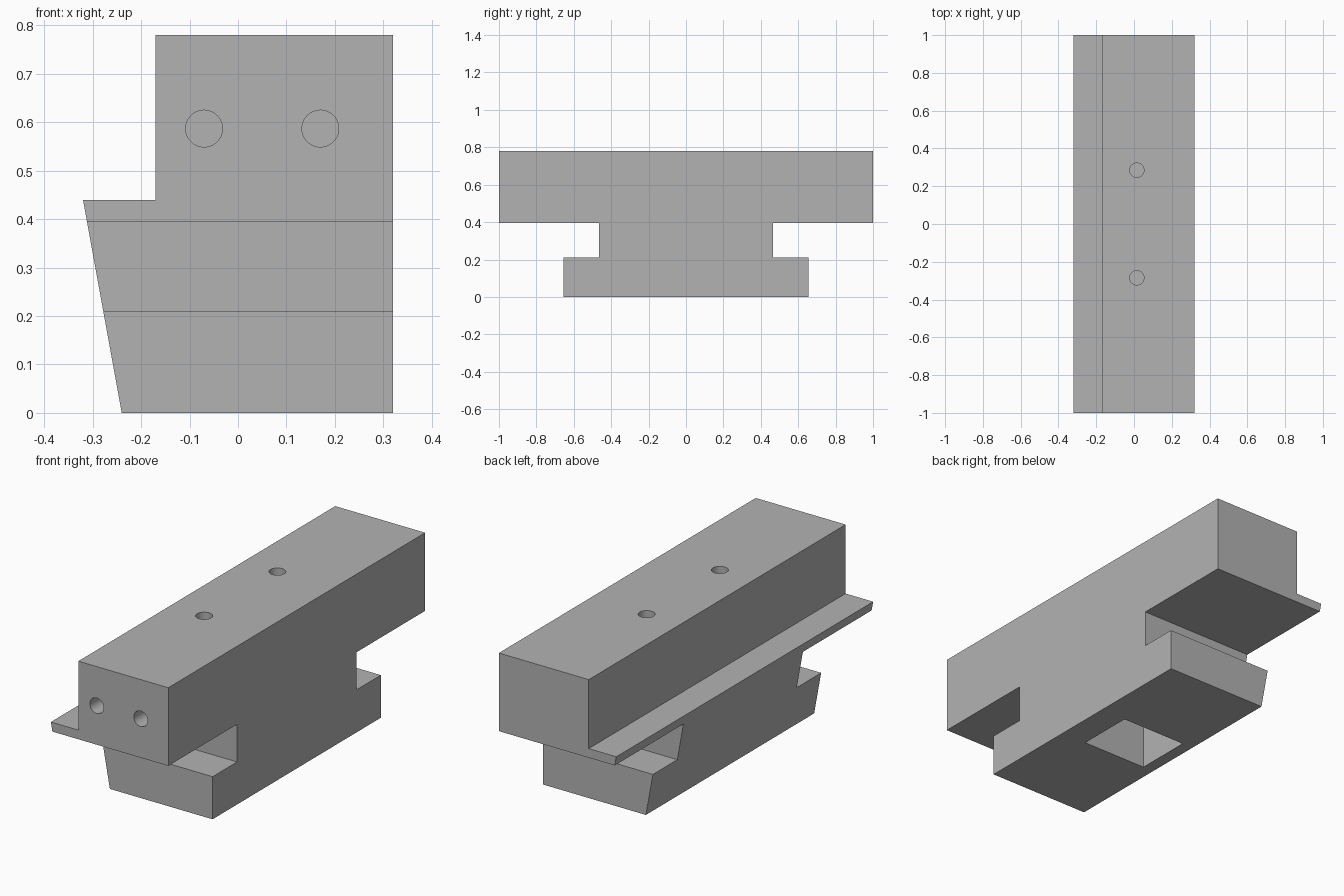
import bpy, bmesh, math
from mathutils import Matrix, Vector

cube = bpy.data.objects.get("Cube")
if cube:
    bpy.data.objects.remove(cube, do_unlink=True)

grey = bpy.data.materials.new("machined grey")
grey.use_nodes = True
colour = (0.45, 0.45, 0.45, 1)
grey.diffuse_color = colour
grey.node_tree.nodes["Principled BSDF"].inputs["Base Color"].default_value = colour


def add_object(name, bm):
    bmesh.ops.recalc_face_normals(bm, faces=bm.faces)
    mesh = bpy.data.meshes.new(name)
    bm.to_mesh(mesh)
    bm.free()
    mesh.materials.append(grey)
    obj = bpy.data.objects.new(name, mesh)
    bpy.context.collection.objects.link(obj)
    return obj


def extrude_profile(name, points, y0, y1):
    bm = bmesh.new()
    face = bm.faces.new([bm.verts.new((x, y0, z)) for x, z in points])
    new = bmesh.ops.extrude_face_region(bm, geom=[face])["geom"]
    verts = [v for v in new if isinstance(v, bmesh.types.BMVert)]
    bmesh.ops.translate(bm, verts=verts, vec=(0, y1 - y0, 0))
    return add_object(name, bm)


def box(name, low, high):
    low, high = Vector(low), Vector(high)
    bm = bmesh.new()
    bmesh.ops.create_cube(bm, size=1, matrix=Matrix.Translation((low + high) / 2)
                          @ Matrix.Diagonal((*(high - low), 1)))
    return add_object(name, bm)


def drill(name, centre, length, rotation):
    bm = bmesh.new()
    bmesh.ops.create_cone(bm, cap_ends=True, segments=48, radius1=0.038,
                          radius2=0.038, depth=length,
                          matrix=Matrix.Translation(centre) @ rotation)
    return add_object(name, bm)


# Main block with a slanted side and a ledge
block = extrude_profile("clamp_block", [(-0.24, 0), (0.32, 0), (0.32, 0.78),
                        (-0.17, 0.78), (-0.17, 0.44), (-0.32, 0.44)], -1, 1)

cutters = []
for side, label in ((-1, "front"), (1, "back")):
    # Side slots and the shortened foot
    for part, inner, z0, z1 in (("slot", 0.465, 0.21, 0.395),
                                ("foot_end", 0.655, -0.1, 0.3)):
        ys = sorted((side * inner, side * 1.1))
        cutters.append(box(f"{label}_{part}_cutter", (-0.5, ys[0], z0),
                           (0.5, ys[1], z1)))
    # Blind holes in the top
    cutters.append(drill(f"{label}_top_hole_cutter", (0.015, side * 0.285, 0.68),
                         0.6, Matrix.Identity(4)))

# Blind holes in the front end
for x in (-0.07, 0.17):
    cutters.append(drill("end_hole_cutter", (x, -0.9, 0.587), 0.7,
                         Matrix.Rotation(math.pi / 2, 4, "X")))

# Rectangular pocket underneath
cutters.append(box("pocket_cutter", (-0.18, -0.145, -0.1), (0.18, 0.145, 0.4)))

bpy.context.view_layer.objects.active = block
block.select_set(True)
for cutter in cutters:
    mod = block.modifiers.new(cutter.name, "BOOLEAN")
    mod.operation = "DIFFERENCE"
    mod.solver = "EXACT"
    mod.object = cutter
    bpy.ops.object.modifier_apply(modifier=mod.name)
    bpy.data.objects.remove(cutter, do_unlink=True)

bpy.ops.object.shade_smooth_by_angle(angle=math.radians(30))
